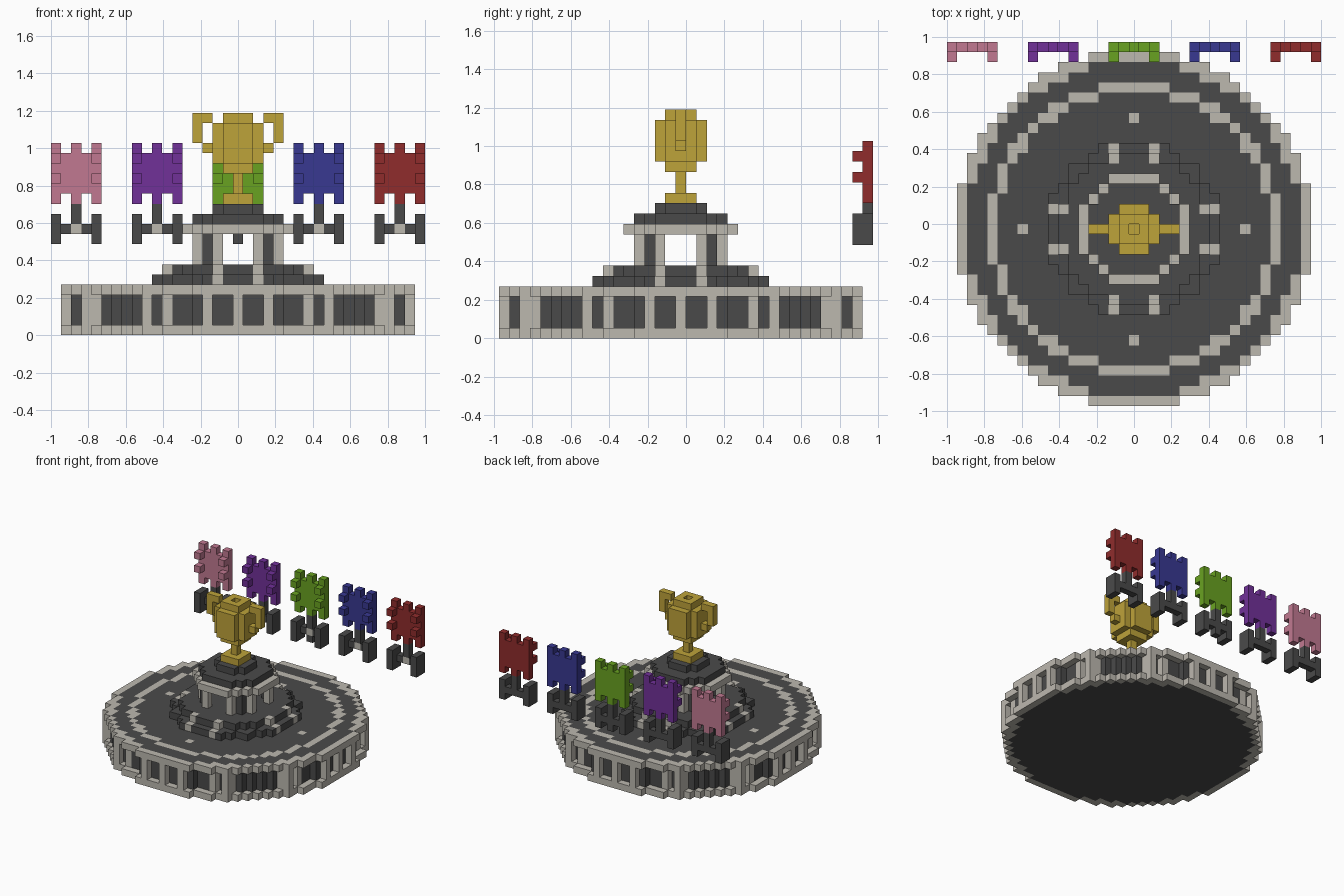
import bpy
import bmesh
from itertools import product
from mathutils import Vector

V = 2 / 37  # edge length of one block

if "Cube" in bpy.data.objects:
    bpy.data.objects.remove(bpy.data.objects["Cube"], do_unlink=True)


def make_material(name, rgb):
    linear = [(c / 255 / 12.92) if c < 11 else ((c / 255 + 0.055) / 1.055) ** 2.4 for c in rgb]
    mat = bpy.data.materials.new(name)
    mat.use_nodes = True
    color = (*linear, 1)
    mat.diffuse_color = color
    mat.node_tree.nodes["Principled BSDF"].inputs["Base Color"].default_value = color
    return mat


STONE = make_material("pale stone", (188, 184, 175))
SLATE = make_material("dark slate", (74, 74, 74))
GOLD = make_material("gold", (190, 163, 58))
BANNERS = [
    ("pink", make_material("pink", (193, 121, 145)), -16),
    ("purple", make_material("purple", (113, 49, 153)), -8),
    ("green", make_material("green", (105, 162, 33)), 0),
    ("blue", make_material("blue", (56, 56, 145)), 8),
    ("red", make_material("red", (144, 44, 44)), 16),
]
AXES = [Vector(a) * s for a in ((1, 0, 0), (0, 1, 0), (0, 0, 1)) for s in (1, -1)]


def build(name, cells, front_paint=None):
    """Turn a dict of block -> material into a mesh of its exposed block faces."""
    mats = list(dict.fromkeys(list(cells.values()) + list((front_paint or {}).values())))
    bm = bmesh.new()
    cache = {}

    def corner(p):
        key = tuple(round(2 * c) for c in p)
        if key not in cache:
            cache[key] = bm.verts.new(((p.x) * V, (p.y - 0.5) * V, (p.z + 0.5) * V))
        return cache[key]

    for cell, mat in cells.items():
        c = Vector(cell)
        for n in AXES:
            if tuple(int(q) for q in c + n) in cells:
                continue
            u = Vector((n.y, n.z, n.x))
            w = n.cross(u)
            mid = c + n / 2
            face = bm.faces.new([corner(mid + (u * a + w * b) / 2)
                                 for a, b in ((1, 1), (-1, 1), (-1, -1), (1, -1))])
            painted = front_paint and n.y < 0 and cell in front_paint
            face.material_index = mats.index(front_paint[cell] if painted else mat)
    mesh = bpy.data.meshes.new(name)
    bm.to_mesh(mesh)
    bm.free()
    for mat in mats:
        mesh.materials.append(mat)
    obj = bpy.data.objects.new(name, mesh)
    bpy.context.collection.objects.link(obj)
    return obj


def disc(radius, layers, mat):
    span = range(-int(radius), int(radius) + 1)
    return {(i, j, k): mat for i, j in product(span, span)
            if i * i + j * j <= radius * radius for k in layers}


def box(xs, ys, zs, mat):
    return {c: mat for c in product(xs, ys, zs)}


def eightfold(a, b, layers, mat):
    """Repeat one column of blocks around the centre."""
    return {(p * s, q * t, k): mat for p, q in ((a, b), (b, a))
            for s in (1, -1) for t in (1, -1) for k in layers}


# Round base: pale rims, recessed dark wall, pillars and ring inlays
base = disc(17.5, (0, 4), STONE)
base |= disc(16.5, range(5), SLATE)
base |= disc(14.5, [4], STONE)
base |= disc(13.5, [4], SLATE)
base |= eightfold(0, 11, [4], STONE)
for a, b in ((0, 17), (3, 17), (7, 15), (9, 15), (9, 14)):
    base |= eightfold(a, b, (1, 2, 3), STONE)
build("round_base", base)

# Two dark steps with pale stair blocks
steps = disc(8.6, [5], SLATE) | disc(7.5, [6], SLATE)
steps |= eightfold(2, 8, [5], STONE) | eightfold(2, 7, [6], STONE)
build("steps", steps)

# Four clusters of columns
columns = eightfold(2, 4, (7, 8, 9), STONE) | eightfold(3, 3, (7, 8, 9), SLATE)
build("columns", columns)

# Canopy carrying the cup
canopy = disc(5.5, [10], STONE) | disc(4.5, [11], SLATE) | disc(2.5, [12], SLATE)
build("canopy", canopy)

# Cup with foot, stem, bowl and open rim
three = range(-1, 2)
cup = box(three, three, [13], GOLD) | box([0], [0], (14, 15), GOLD)
cup |= box(three, three, [16, 21], GOLD) | disc(2.5, range(17, 21), GOLD)
del cup[(0, 0, 21)]
build("cup", cup)

# Cup handles
for side, s in (("left", 1), ("right", -1)):
    handle = box([4 * s], [0], (19, 20, 21), GOLD) | box([3 * s], [0], (18, 21), GOLD)
    build(side + "_cup_handle", handle)

# Hanging banners, each above a dark bracket
for name, mat, x in BANNERS:
    sheet = box(range(x - 2, x + 3), [18], range(14, 18), mat)
    sheet |= box((x - 2, x, x + 2), [18], (13, 18), mat)
    sheet |= box((x - 2, x + 2), [17], (15, 17), mat)
    build(name + "_banner", sheet)

    bracket = box([x], [18], (11, 12), SLATE) | box(range(x - 1, x + 2), [18], [10], SLATE)
    bracket |= box((x - 2, x + 2), (17, 18), (9, 10, 11), SLATE)
    if x == 0:
        bracket[(0, 18, 9)] = SLATE
    build(name + "_bracket", bracket, {(x, 18, 10): STONE})
